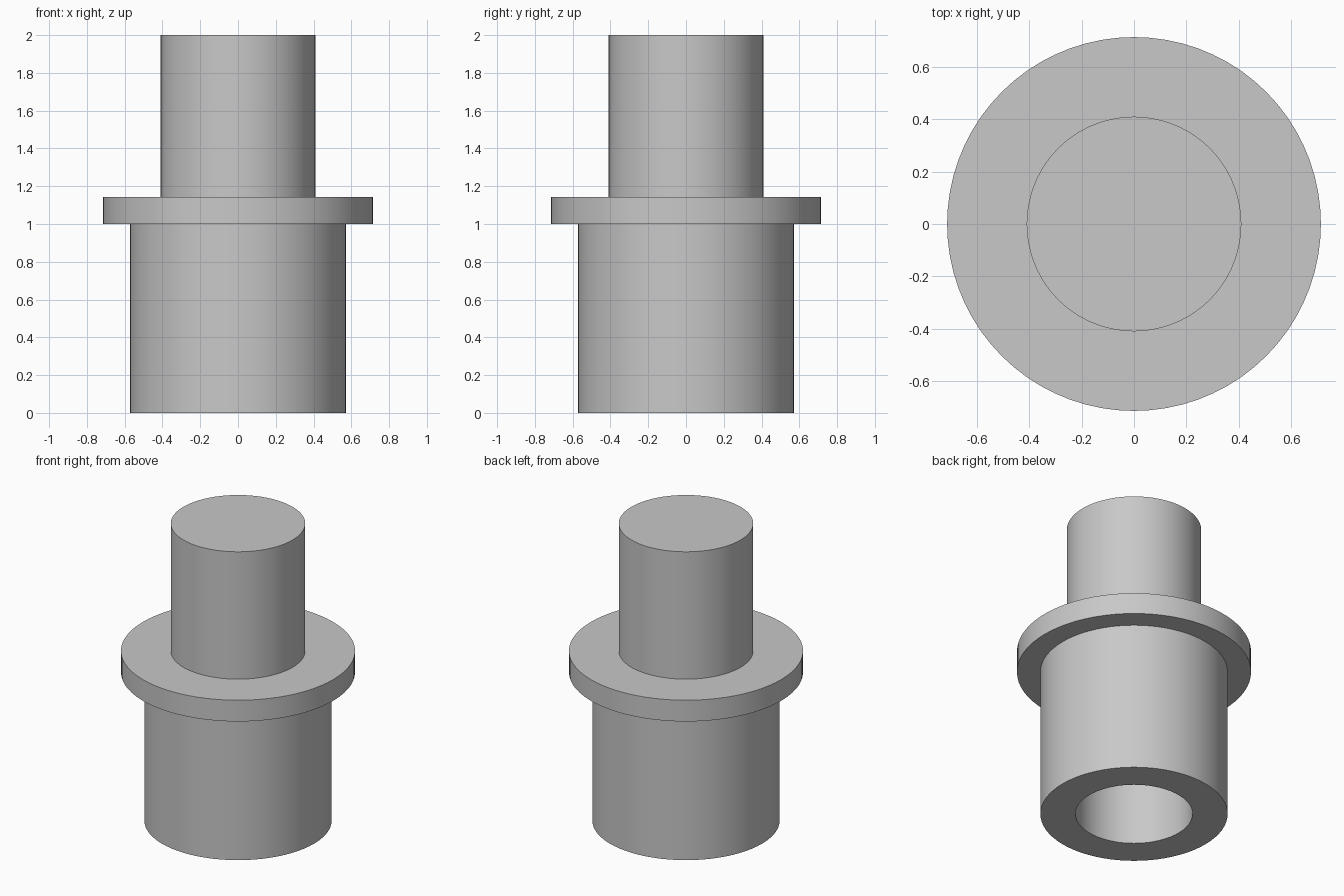
import bpy, bmesh, math

cube = bpy.data.objects.get("Cube")
if cube:
    bpy.data.objects.remove(cube, do_unlink=True)

# Plain grey material
grey = bpy.data.materials.new("plain_grey")
grey.use_nodes = True
colour = (0.58, 0.58, 0.58, 1)
grey.diffuse_color = colour
grey.node_tree.nodes["Principled BSDF"].inputs["Base Color"].default_value = colour

# Main dimensions
SIDES = 72
PIN_R, SLEEVE_R, FLANGE_R, BORE_R = 0.41, 0.571, 0.714, 0.357
FLANGE_BOTTOM, FLANGE_TOP, TOP = 1.0, 1.143, 2.0
BORE_DEPTH = 1.0


def lathe(name, profile):
    """Turn a (radius, height) profile around z; points on the axis merge."""
    bm = bmesh.new()
    verts = [bm.verts.new((r, 0, z)) for r, z in profile]
    edges = [bm.edges.new(pair) for pair in zip(verts, verts[1:])]
    bmesh.ops.spin(bm, geom=verts + edges, cent=(0, 0, 0), axis=(0, 0, 1),
                   angle=math.tau, steps=SIDES, use_merge=True)
    bmesh.ops.remove_doubles(bm, verts=bm.verts, dist=1e-4)
    bmesh.ops.recalc_face_normals(bm, faces=bm.faces)
    mesh = bpy.data.meshes.new(name)
    bm.to_mesh(mesh)
    bm.free()
    mesh.materials.append(grey)
    obj = bpy.data.objects.new(name, mesh)
    bpy.context.collection.objects.link(obj)
    bpy.ops.object.select_all(action="DESELECT")
    obj.select_set(True)
    bpy.context.view_layer.objects.active = obj
    bpy.ops.object.shade_smooth_by_angle(angle=math.radians(30))
    return obj


# One turned piece: blind bore, sleeve, flange and solid pin
lathe("flanged_pin_adapter", [
    (0, BORE_DEPTH), (BORE_R, BORE_DEPTH), (BORE_R, 0),
    (SLEEVE_R, 0), (SLEEVE_R, FLANGE_BOTTOM),
    (FLANGE_R, FLANGE_BOTTOM), (FLANGE_R, FLANGE_TOP),
    (PIN_R, FLANGE_TOP), (PIN_R, TOP), (0, TOP),
])
